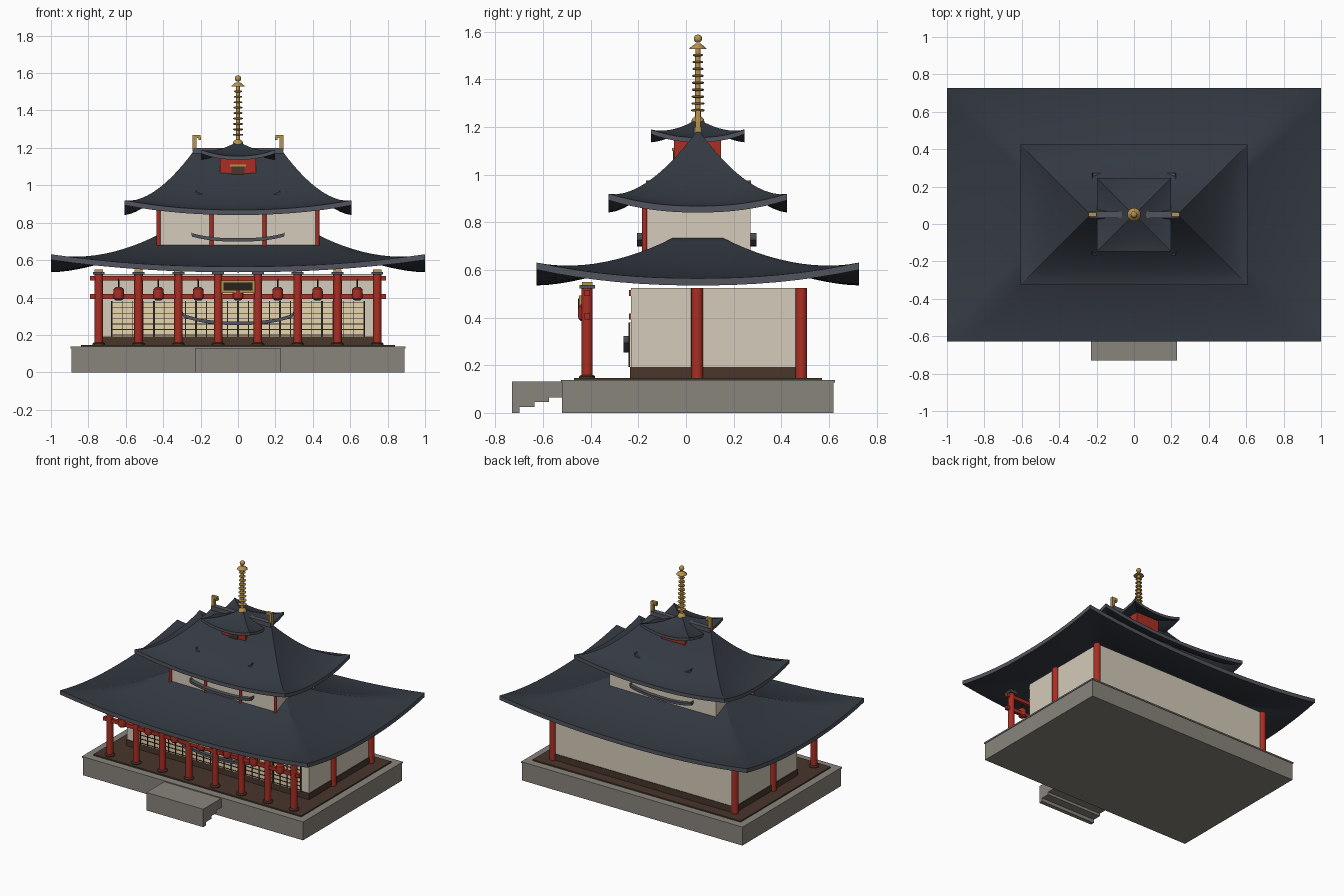
import bpy, bmesh, math

if "Cube" in bpy.data.objects:
    bpy.data.objects.remove(bpy.data.objects["Cube"])

CY = 0.05  # y centre of the building


def mat(name, r, g, b):
    m = bpy.data.materials.new(name)
    m.diffuse_color = (r, g, b, 1)
    m.use_nodes = True
    m.node_tree.nodes["Principled BSDF"].inputs["Base Color"].default_value = m.diffuse_color
    return m


STONE = mat("stone", .25, .23, .20)
BROWN = mat("dark_wood", .065, .037, .025)
PLASTER = mat("plaster", .66, .60, .49)
RED = mat("red_lacquer", .40, .028, .018)
TILE = mat("roof_tile", .034, .042, .055)
TRIM = mat("roof_trim", .085, .09, .11)
GOLD = mat("gold", .48, .29, .075)
PAPER = mat("paper", .80, .66, .42)
DARK = mat("black_wood", .02, .016, .012)


def make(name, bm, mats, smooth=None):
    bmesh.ops.recalc_face_normals(bm, faces=bm.faces)
    me = bpy.data.meshes.new(name)
    bm.to_mesh(me)
    bm.free()
    for m in mats:
        me.materials.append(m)
    ob = bpy.data.objects.new(name, me)
    bpy.context.collection.objects.link(ob)
    if smooth:
        bpy.ops.object.select_all(action='DESELECT')
        ob.select_set(True)
        bpy.context.view_layer.objects.active = ob
        bpy.ops.object.shade_smooth_by_angle(angle=math.radians(smooth))
    return ob


def box(name, x0, x1, y0, y1, z0, z1, m):
    bm = bmesh.new()
    bmesh.ops.create_cube(bm, size=1)
    for v in bm.verts:
        v.co = (x0 + (v.co.x + .5) * (x1 - x0), y0 + (v.co.y + .5) * (y1 - y0),
                z0 + (v.co.z + .5) * (z1 - z0))
    return make(name, bm, [m])


def lathe(name, x, y, prof, m, n=16):
    """Revolve (radius, z) pairs about a vertical axis."""
    bm = bmesh.new()
    rings = [[bm.verts.new((x + r * math.cos(math.tau * i / n), y + r * math.sin(math.tau * i / n), z))
              for i in range(n)] for r, z in prof]
    for a, b in zip(rings, rings[1:]):
        for i in range(n):
            bm.faces.new((a[i], a[(i + 1) % n], b[(i + 1) % n], b[i]))
    bm.faces.new(rings[0])
    bm.faces.new(rings[-1])
    return make(name, bm, [m], 35)


def roof(name, ex, ey, run, z_eave, z_top, lift, thick, power, n=16, rows=12):
    """Hipped roof with a concave slope and upswept corners."""
    bm = bmesh.new()

    def ring(t, drop):
        hx, hy = ex - run * t, max(ey - run * t, 0)
        hx = max(hx, 0)
        out = []
        for side in range(4):
            for i in range(n):
                s = -1 + 2 * i / n
                px, py = [(s, -1), (1, s), (-s, 1), (-1, -s)][side]
                z = z_eave + (z_top - z_eave) * t ** power + lift * abs(s) ** 2.2 * (1 - t) ** 2
                out.append(bm.verts.new((px * hx, CY + py * hy, z - drop)))
        return out

    ts = [i / rows for i in range(rows + 1)]
    rings = [ring(t, thick) for t in reversed(ts)] + [ring(t, 0) for t in ts]
    for k, (a, b) in enumerate(zip(rings, rings[1:])):
        for i in range(4 * n):
            j = (i + 1) % (4 * n)
            f = bm.faces.new((a[i], a[j], b[j], b[i]))
            f.material_index = 1 if k == rows else 0
    if ey - run > .01:
        bm.faces.new(rings[-1])
    bmesh.ops.remove_doubles(bm, verts=bm.verts, dist=1e-5)
    bmesh.ops.dissolve_degenerate(bm, edges=bm.edges, dist=1e-5)
    return make(name, bm, [TILE, TRIM], 30)


def gable_trim(name, half, y, z_mid, rise):
    """Upcurved rail with curled tips, rectangular section."""
    bm = bmesh.new()
    pts = [(s, z_mid + rise * abs(s) ** 2.5) for s in [i / 10 for i in range(-10, 11)]]
    pts = [(-1.02, z_mid + rise + .012)] + pts + [(1.02, z_mid + rise + .012)]
    prev = None
    for s, z in pts:
        sec = [bm.verts.new((s * half, y + dy, z + dz))
               for dy, dz in ((-.015, -.009), (.015, -.009), (.015, .009), (-.015, .009))]
        if prev:
            for i in range(4):
                bm.faces.new((prev[i], prev[(i + 1) % 4], sec[(i + 1) % 4], sec[i]))
        else:
            bm.faces.new(sec)
        prev = sec
    bm.faces.new(prev)
    return make(name, bm, [TRIM], 40)


# Stone platform, wooden deck and entrance steps
box("platform", -.89, .89, -.52, .62, 0, .132, STONE)
box("platform_lip", -.895, .895, -.525, .625, .128, .138, STONE)
box("deck", -.84, .84, -.47, .57, .13, .147, BROWN)
for i, (y0, z0) in enumerate([(-.73, 0), (-.70, .025), (-.637, .045), (-.575, .065)]):
    y1 = [-.70, -.637, -.575, -.52][i]
    box("entrance_step", -.23, .23, y0, y1, z0, .131, STONE)

# Ground floor walls
box("lower_wall", -.735, .735, -.23, .49, .14, .525, PLASTER)
box("wall_skirting", -.739, .739, -.235, .494, .14, .192, BROWN)

# Paper screens with lattice
box("screen_panel", -.675, .675, -.237, -.225, .192, .38, PAPER)
for i in range(7):
    z = .2 + i * .029
    box("lattice_rail", -.675, .675, -.241, -.236, z - .002, z + .002, DARK)
for i in range(25):
    x = -.675 + i * 1.35 / 24
    w = .005 if i % 4 == 0 else .002
    box("lattice_post", x - w, x + w, -.242, -.236, .192, .38, DARK)
for z in (.405, .503):
    box("wall_beam", -.735, .735, -.24, -.22, z - .012, z + .012, RED)

# Porch columns with stone bases and caps
SP = .2127
for i in range(8):
    x = (i - 3.5) * SP
    lathe("porch_column", x, -.415, [(.023, .14), (.023, .53)], RED)
    lathe("column_base", x, -.415, [(.034, .145), (.034, .153), (.025, .16)], BROWN)
    box("column_cap", x - .032, x + .032, -.447, -.383, .522, .537, TRIM)
    box("column_bracket", x - .022, x + .022, -.437, -.393, .537, .55, GOLD)
for z in (.405, .503):
    box("porch_beam", -.79, .79, -.427, -.403, z - .013, z + .013, RED)

# Wall columns on the sides and rear corners
for x in (-.735, .735):
    for y in (.047, .484):
        lathe("wall_column", x, y, [(.025, .14), (.025, .525)], RED)

# Hanging lanterns between the columns
for i in range(7):
    x = (i - 3) * SP
    lathe("lantern", x, -.425, [(.016, .385), (.027, .395), (.029, .42), (.027, .445), (.016, .455)], RED, 12)
    lathe("lantern_hanger", x, -.425, [(.004, .45), (.004, .50)], DARK, 6)

# Entrance plaque
box("plaque_frame", -.09, .09, -.45, -.43, .425, .492, GOLD)
box("plaque_face", -.078, .078, -.453, -.44, .437, .48, DARK)

# Upper floor
box("upper_wall", -.43, .43, -.173, .27, .62, .875, PLASTER)
for i in range(4):
    lathe("upper_column", (i - 1.5) * .283, -.173, [(.011, .64), (.011, .875)], RED, 12)

# Roofs
roof("lower_roof", 1.0, .677, .575, .565, .736, .066, .03, 1.7)
roof("middle_roof", .607, .375, .375, .868, 1.19, .052, .027, 1.6)
roof("top_roof", .198, .196, .196, 1.156, 1.235, .034, .02, 1.5)

# Curved eave rails on front and back
gable_trim("lower_rail", .29, -.247, .262, .04)
for y in (-.19, .28):
    gable_trim("middle_rail", .245, y, .708, .026)
for y in (-.152, .257):
    gable_trim("upper_rail", .22, y, .915, .04)

# Lantern room under the top roof
box("top_room", -.096, .096, -.05, .146, 1.03, 1.165, RED)
box("top_window", -.036, .036, -.055, -.04, 1.055, 1.1, BROWN)
box("window_lintel", -.044, .044, -.058, -.04, 1.1, 1.112, GOLD)

# Main ridge and hooked end ornaments
box("ridge_cap", -.24, .24, CY - .018, CY + .018, 1.17, 1.2, TRIM)
for s in (-1, 1):
    a, b, c = sorted((s * .243, s * .222)), sorted((s * .243, s * .2)), sorted((s * .21, s * .198))
    box("ridge_ornament", *a, CY - .011, CY + .011, 1.18, 1.265, GOLD)
    box("ornament_head", *b, CY - .011, CY + .011, 1.253, 1.27, GOLD)
    box("ornament_tip", *c, CY - .011, CY + .011, 1.243, 1.258, GOLD)

# Ringed spire
lathe("spire_pole", 0, CY, [(.03, 1.215), (.024, 1.235), (.012, 1.245), (.011, 1.55)], GOLD)
for i in range(9):
    z = 1.27 + i * .029
    r = .028 - i * .0008
    lathe("spire_ring", 0, CY, [(r - .006, z - .005), (r, z - .002), (r, z + .002), (r - .006, z + .005)], GOLD)
lathe("spire_canopy", 0, CY, [(.036, 1.527), (.034, 1.532), (.012, 1.55)], GOLD)
lathe("spire_ball", 0, CY, [(.017 * math.sin(math.pi * k / 10) + .0005, 1.571 - .017 * math.cos(math.pi * k / 10))
                            for k in range(11)], GOLD)
